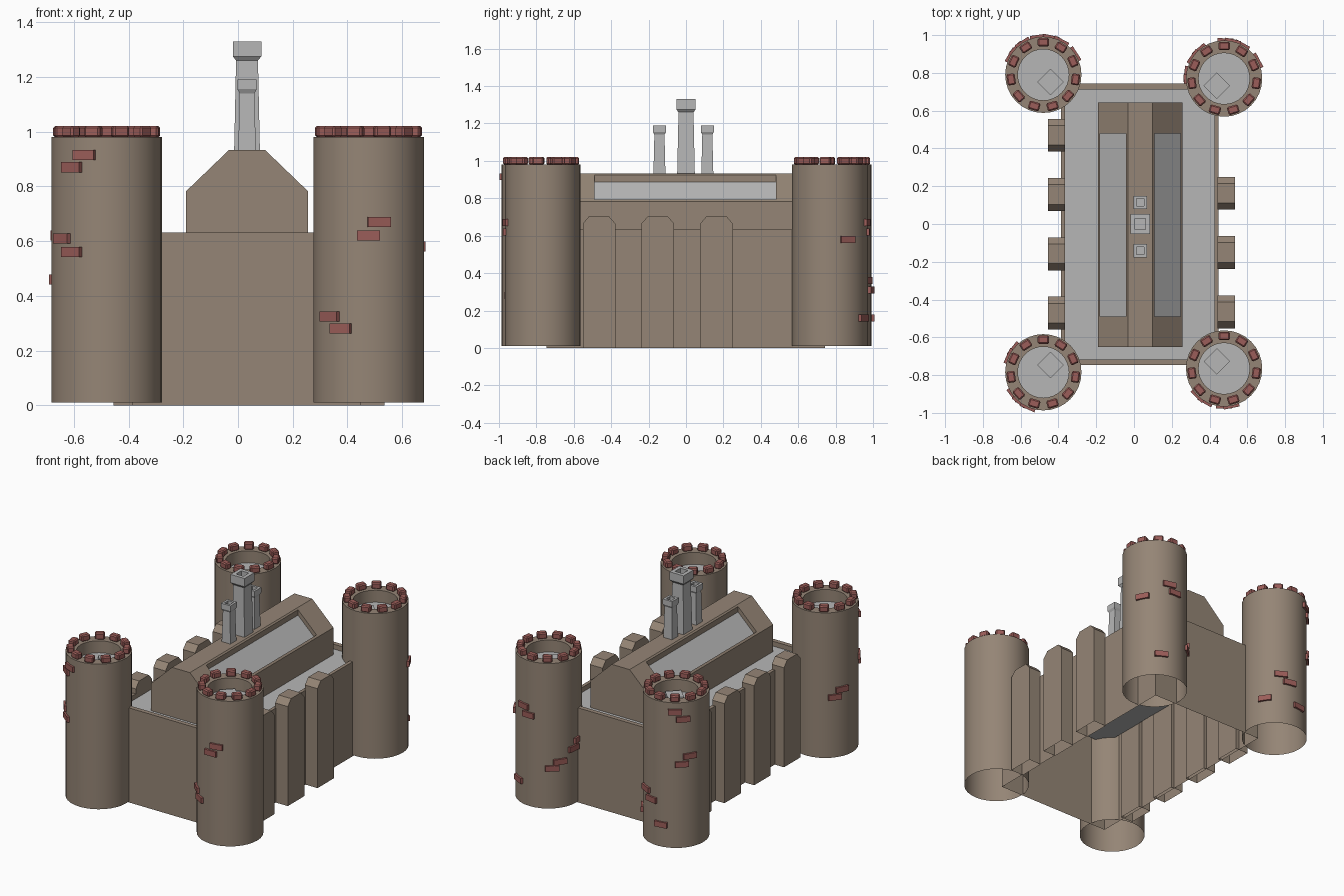
import bpy, bmesh
from math import cos, sin, pi, radians, sqrt
from mathutils import Matrix, Vector

if "Cube" in bpy.data.objects:
    bpy.data.objects.remove(bpy.data.objects["Cube"])


def material(name, rgb):
    m = bpy.data.materials.new(name)
    m.use_nodes = True
    m.diffuse_color = (*rgb, 1)
    m.node_tree.nodes["Principled BSDF"].inputs["Base Color"].default_value = (*rgb, 1)
    return m


STONE = material("brown stone", (0.30, 0.235, 0.18))
SLATE = material("pale grey", (0.47, 0.47, 0.47))
BRICK = material("red brick", (0.33, 0.11, 0.10))


def finish(name, bm, *mats):
    mesh = bpy.data.meshes.new(name)
    bm.to_mesh(mesh)
    bm.free()
    for m in mats:
        mesh.materials.append(m)
    ob = bpy.data.objects.new(name, mesh)
    bpy.context.collection.objects.link(ob)
    return ob


def loft(name, loops, *mats):
    """Skin a stack of counter-clockwise loops and cap the last; the cap takes the last material."""
    bm = bmesh.new()
    rows = [[bm.verts.new(p) for p in loop] for loop in loops]
    n = len(rows[0])
    for a, b in zip(rows, rows[1:]):
        for i in range(n):
            j = (i + 1) % n
            bm.faces.new((a[i], a[j], b[j], b[i]))
    bm.faces.new(rows[-1]).material_index = len(mats) - 1
    return finish(name, bm, *mats)


def circle(cx, cy, r, z, n=32):
    return [(cx + r * cos(2 * pi * i / n), cy + r * sin(2 * pi * i / n), z) for i in range(n)]


def rect(x0, x1, y0, y1, z):
    return [(x0, y0, z), (x1, y0, z), (x1, y1, z), (x0, y1, z)]


def square(cx, cy, h, z):
    return rect(cx - h, cx + h, cy - h, cy + h, z)


def prism(name, outline, along, lo, hi, mat, skip_bottom=False):
    """Extrude an outline of (across, z) points along the x or y axis."""
    bm = bmesh.new()
    def point(u, z, d):
        return (d, u, z) if along == "x" else (u, d, z)
    a = [bm.verts.new(point(u, z, lo)) for u, z in outline]
    b = [bm.verts.new(point(u, z, hi)) for u, z in outline]
    bm.faces.new(a)
    bm.faces.new(b)
    n = len(a)
    for i in range(n):
        j = (i + 1) % n
        bm.faces.new((a[i], a[j], b[j], b[i]))
    bmesh.ops.recalc_face_normals(bm, faces=bm.faces)
    if skip_bottom:
        low = [f for f in bm.faces if f.normal.z < -0.9]
        bmesh.ops.delete(bm, geom=low, context="FACES_ONLY")
    return finish(name, bm, mat)


def ring_blocks(name, cx, cy, r, spots, size, mat, bevel=0.0):
    """Blocks facing outward on a circle; spots are (degrees, height)."""
    bm = bmesh.new()
    for deg, z in spots:
        m = (Matrix.Translation((cx, cy, z)) @ Matrix.Rotation(radians(deg), 4, "Z")
             @ Matrix.Translation((r, 0, 0)) @ Matrix.Diagonal((*size, 1)))
        bmesh.ops.create_cube(bm, size=1, matrix=m)
    if bevel:
        bmesh.ops.bevel(bm, geom=bm.edges[:], offset=bevel, segments=1, affect="EDGES")
    return finish(name, bm, mat)


# Corner towers with brick battlements and scattered bricks
towers = {
    "front_right": (-0.48, -0.785, [(-114, .915), (-129, .87), (-143, .61), (-129, .56),
                                    (155, .46), (142, .415)]),
    "front_left": (0.477, -0.765, [(-79, .67), (-90, .62), (-134, .325), (-120, .28)]),
    "back_right": (-0.48, 0.79, [(123, .92), (137, .87), (149, .62), (135, .57),
                                 (62, .36), (78, .31), (33, .19), (98, .16)]),
    "back_left": (0.477, 0.77, [(77, .67), (88, .62), (28, .58), (62, .16),
                                (145, .32), (131, .28), (186, .43), (173, .385)]),
}
R = 0.202
for side, (cx, cy, bricks) in towers.items():
    tower = loft(side + "_tower",
                 [circle(cx, cy, r, z) for r, z in ((R, .01), (R, .98), (.135, .98), (.135, .9))],
                 STONE, SLATE)
    bpy.ops.object.select_all(action="DESELECT")
    tower.select_set(True)
    bpy.context.view_layer.objects.active = tower
    bpy.ops.object.shade_smooth_by_angle(angle=radians(30))
    ring_blocks(side + "_battlements", cx, cy, 0.172,
                [(90 + k * 360 / 11, 1.0) for k in range(11)], (.044, .06, .042), BRICK, .007)
    ring_blocks(side + "_bricks", cx, cy, 0.198, bricks, (.03, .085, .037), BRICK)
    # Trapdoor turned toward the courtyard
    inward = Vector((-1 if cx > 0 else 1, -1 if cy > 0 else 1, 0))
    c = Vector((cx, cy, 0)) + inward * 0.038
    loft(side + "_trapdoor", [circle(c.x, c.y, .07, z, 4) for z in (.9, .92)], SLATE)

# Main walls with a low parapet around the flat roof
loft("main_walls",
     [rect(-.387, .447, -.747, .743, 0), rect(-.387, .447, -.747, .743, .632),
      rect(-.365, .425, -.717, .713, .632), rect(-.365, .425, -.717, .713, .60)],
     STONE, SLATE)

# Buttresses with chamfered heads
def buttress(name, x0, x1, y):
    h, c = 0.087, 0.035
    prism(name, [(y - h, 0), (y + h, 0), (y + h, .665), (y + h - c, .705),
                 (y - h + c, .705), (y - h, .665)], "x", x0, x1, STONE, True)

for k in range(4):
    y = -0.472 + k * 0.314
    buttress(f"right_buttress_{k + 1}", -.455, -.365, y)
    if k < 3:
        buttress(f"left_buttress_{k + 1}", .442, .535, y + .007)

# Great hall with a flat ridge and a sunken panel in each roof slope
MID, HALF, RIDGE, EAVE, TOP = 0.033, 0.223, 0.066, 0.782, 0.933
hall = prism("great_hall", [(MID - HALF, .602), (MID + HALF, .602), (MID + HALF, EAVE),
                            (MID + RIDGE, TOP), (MID - RIDGE, TOP), (MID - HALF, EAVE)],
             "y", -.65, .643, STONE)

def slope_z(d):
    return TOP - (d - RIDGE) * (TOP - EAVE) / (HALF - RIDGE)

def slope_strip(name, s, bottom, top, mat, inner=0.075, outer=0.212):
    pts = [(inner, bottom), (outer, bottom), (outer, top), (inner, top)]
    return prism(name, [(MID + s * d, slope_z(d) + dz) for d, dz in pts], "y", -.49, .48, mat)

cutters = []
for side, s in (("left", 1), ("right", -1)):
    cut = slope_strip(side + "_panel_cutter", s, -.043, .05, STONE)
    cut.hide_render = True
    cutters.append(cut)
    mod = hall.modifiers.new(side + "_recess", "BOOLEAN")
    mod.operation = "DIFFERENCE"
    mod.solver = "EXACT"
    mod.object = cut
bpy.context.view_layer.update()
carved = bpy.data.meshes.new_from_object(hall.evaluated_get(bpy.context.evaluated_depsgraph_get()))
hall.modifiers.clear()
hall.data = carved
for cut in cutters:
    bpy.data.objects.remove(cut)
for side, s in (("left", 1), ("right", -1)):
    slope_strip(side + "_roof_panel", s, -.043, -.036, SLATE)

# Chimneys: tapered square shafts with flared, hollow caps
def chimney(name, y, base, neck, cap, hole, z_neck, z_top):
    steps = ((base, TOP), (neck, z_neck), (cap, z_neck + .015), (cap, z_top),
             (hole, z_top), (hole, z_top - .04))
    loft(name, [square(MID, y, h, z) for h, z in steps], SLATE)

chimney("middle_chimney", 0.0, .047, .040, .052, .028, 1.26, 1.33)
for name, y in (("front_chimney", -.142), ("back_chimney", .114)):
    chimney(name, y, .032, .027, .035, .02, 1.14, 1.19)
